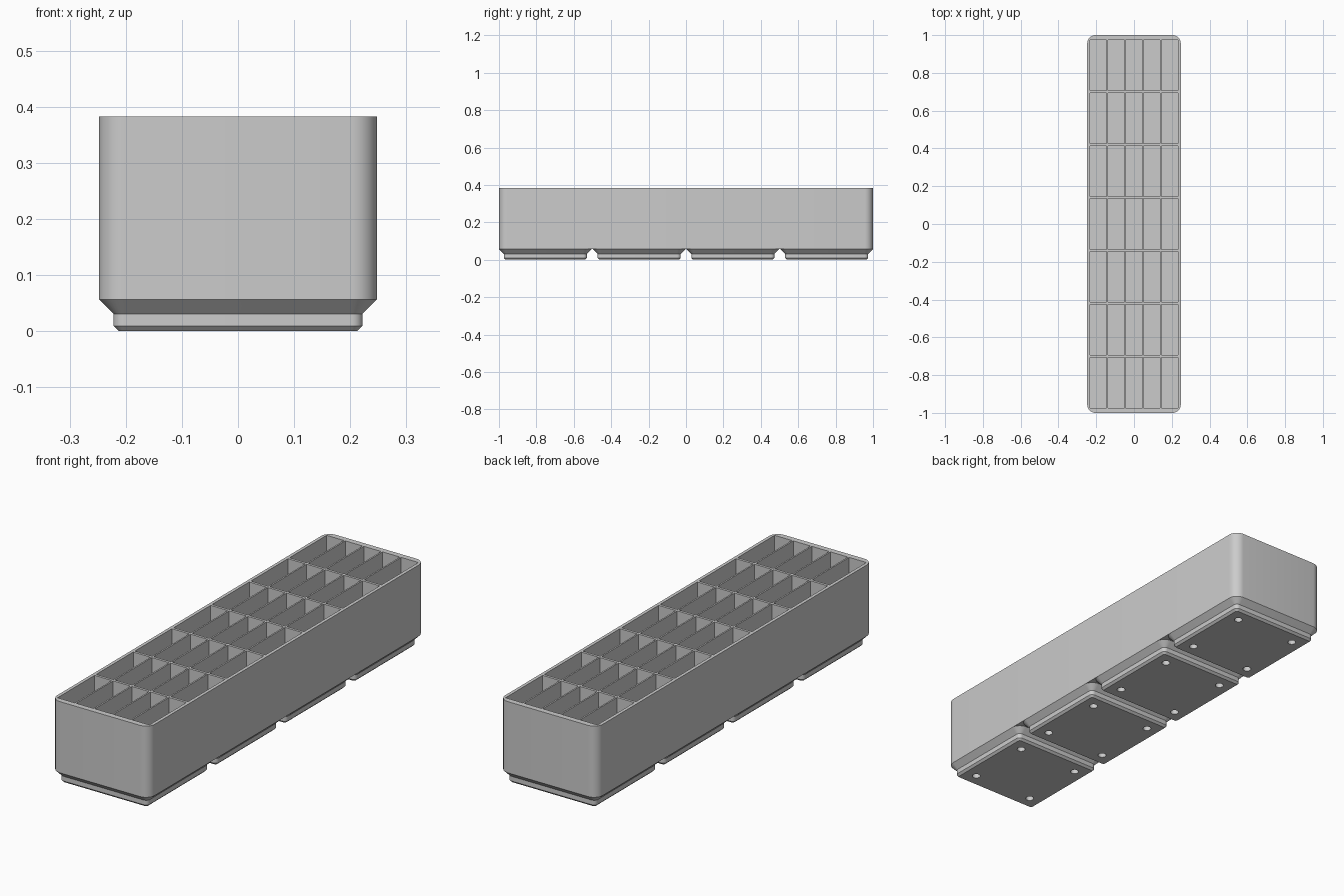
import bpy, bmesh, math

cube = bpy.data.objects.get("Cube")
if cube:
    bpy.data.objects.remove(cube)

MM = 2 / 167.5              # millimetres to scene units
PITCH = 42 * MM             # spacing of the feet
WIDTH, LENGTH, HEIGHT = 41.5 * MM, 2.0, 0.383
FOOT_TOP = 4.75 * MM

grey = bpy.data.materials.new("plain_grey")
grey.use_nodes = True
grey.diffuse_color = (0.6, 0.6, 0.6, 1)
grey.node_tree.nodes["Principled BSDF"].inputs["Base Color"].default_value = grey.diffuse_color


def make_object(name, bm):
    bmesh.ops.recalc_face_normals(bm, faces=bm.faces)
    mesh = bpy.data.meshes.new(name)
    bm.to_mesh(mesh)
    bm.free()
    mesh.materials.append(grey)
    obj = bpy.data.objects.new(name, mesh)
    bpy.context.collection.objects.link(obj)
    return obj


def rounded_ring(bm, sx, sy, radius, z, cy=0, steps=8):
    """Rounded rectangle of vertices at height z."""
    ring = []
    for corner, (kx, ky) in enumerate([(1, 1), (-1, 1), (-1, -1), (1, -1)]):
        for i in range(steps + 1):
            a = math.pi / 2 * (corner + i / steps)
            ring.append(bm.verts.new((kx * (sx / 2 - radius) + radius * math.cos(a),
                                      cy + ky * (sy / 2 - radius) + radius * math.sin(a), z)))
    return ring


def loft(name, sections, cy=0):
    """Closed solid through sections of (x size, y size, corner radius, z)."""
    bm = bmesh.new()
    rings = [rounded_ring(bm, *s, cy=cy) for s in sections]
    for low, high in zip(rings, rings[1:]):
        for i in range(len(low)):
            j = (i + 1) % len(low)
            bm.faces.new((low[i], low[j], high[j], high[i]))
    bm.faces.new(rings[0])
    bm.faces.new(rings[-1])
    return make_object(name, bm)


def cut(obj, cutter):
    mod = obj.modifiers.new("cut", 'BOOLEAN')
    mod.operation = 'DIFFERENCE'
    mod.solver = 'EXACT'
    mod.object = cutter
    bpy.context.view_layer.objects.active = obj
    bpy.ops.object.modifier_apply(modifier=mod.name)


# Bin body and its four stepped feet
body = loft("bin_body", [(WIDTH, LENGTH, 3.75 * MM, z) for z in (FOOT_TOP, HEIGHT)])
foot_centres = [(k - 1.5) * PITCH for k in range(4)]
feet = []
for n, cy in enumerate(foot_centres):
    profile = [(35.6, 0.8, 0), (37.2, 1.6, 0.8), (37.2, 1.6, 2.6), (41.5, 3.75, 4.75)]
    feet.append(loft(f"foot_{n + 1}",
                     [(s * MM, s * MM, r * MM, z * MM) for s, r, z in profile], cy))

# Compartment pockets, five across and seven along
COLS, ROWS = 5, 7
STEP_X, STEP_Y, GAP_X, GAP_Y = 0.0945, 0.28, 0.007, 0.012
FLOOR, ABOVE = 7 * MM, HEIGHT + 0.05
bm = bmesh.new()
for c in range(COLS):
    for r in range(ROWS):
        verts = bmesh.ops.create_cube(bm, size=1)["verts"]
        bmesh.ops.scale(bm, vec=(STEP_X - GAP_X, STEP_Y - GAP_Y, ABOVE - FLOOR), verts=verts)
        bmesh.ops.translate(bm, verts=verts, vec=((c - (COLS - 1) / 2) * STEP_X,
                                                  (r - (ROWS - 1) / 2) * STEP_Y,
                                                  (ABOVE + FLOOR) / 2))
pockets = make_object("pocket_cutter", bm)

# Screw holes in the corners of every foot
bm = bmesh.new()
for cy in foot_centres:
    for kx in (-1, 1):
        for ky in (-1, 1):
            verts = bmesh.ops.create_cone(bm, cap_ends=True, segments=24, radius1=1.5 * MM,
                                          radius2=1.5 * MM, depth=12 * MM)["verts"]
            bmesh.ops.translate(bm, verts=verts, vec=(kx * 13 * MM, cy + ky * 13 * MM, 0))
holes = make_object("hole_cutter", bm)

cut(body, pockets)
for part in [body] + feet:
    cut(part, holes)
for cutter in (pockets, holes):
    bpy.data.objects.remove(cutter)

# Smooth rounded corners, crisp edges
bpy.ops.object.select_all(action='DESELECT')
for part in [body] + feet:
    part.select_set(True)
bpy.context.view_layer.objects.active = body
bpy.ops.object.shade_smooth_by_angle(angle=math.radians(30))
